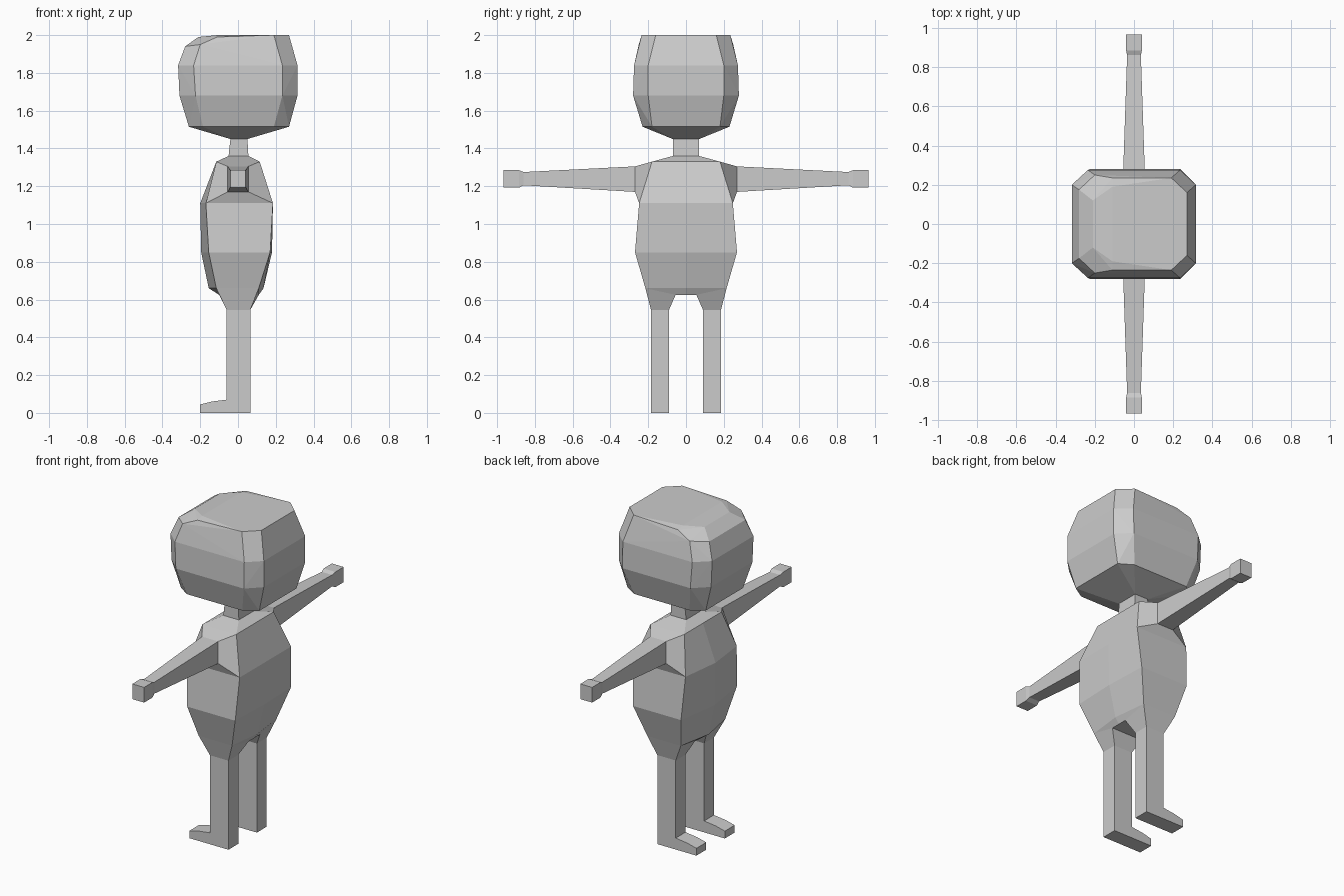
import bpy
import bmesh

if "Cube" in bpy.data.objects:
    bpy.data.objects.remove(bpy.data.objects["Cube"], do_unlink=True)

grey = bpy.data.materials.new("plain_grey")
grey.use_nodes = True
grey.diffuse_color = (0.6, 0.6, 0.6, 1)
grey.node_tree.nodes["Principled BSDF"].inputs["Base Color"].default_value = (0.6, 0.6, 0.6, 1)


def finish(name, bm, mirrored=True):
    """Turn a bmesh into a flat-shaded object, mirrored across y = 0 if wanted."""
    bmesh.ops.recalc_face_normals(bm, faces=bm.faces[:])
    mesh = bpy.data.meshes.new(name)
    bm.to_mesh(mesh)
    bm.free()
    mesh.materials.append(grey)
    obj = bpy.data.objects.new(name, mesh)
    bpy.context.collection.objects.link(obj)
    if mirrored:
        mod = obj.modifiers.new("Mirror", "MIRROR")
        mod.use_axis = (False, True, False)
        mod.merge_threshold = 0.001
    return obj


def bridge(bm, ring_a, ring_b):
    for i in range(len(ring_a)):
        j = (i + 1) % len(ring_a)
        bm.faces.new((ring_a[i], ring_a[j], ring_b[j], ring_b[i]))


# Head: faceted block with cut corners and a bevelled upper face edge
head = bmesh.new()
# z, front x, back x, front inner x, back inner x, half width, inner half width
levels = [
    (1.515, -0.26, 0.27, -0.185, 0.19, 0.23, 0.18),
    (1.68, -0.31, 0.315, -0.225, 0.235, 0.28, 0.20),
    (1.84, -0.317, 0.315, -0.235, 0.235, 0.275, 0.20),
]
points = []
for z, xf, xb, xfi, xbi, w, wi in levels:
    points += [(xf, wi, z), (xfi, w, z), (xbi, w, z), (xb, wi, z)]
points += [(0.27, 0.16, 2.0), (0.19, 0.235, 2.0)]                      # crown, back
points += [(-0.28, 0.175, 1.94), (-0.20, 0.25, 1.95), (-0.21, 0.12, 1.99),
           (-0.11, 0.235, 1.99), (-0.11, 0.19, 2.0)]                   # crown, front
points += [(-0.04, 0.07, 1.45), (0.05, 0.07, 1.45)]                    # underside
for x, y, z in points:
    for side in (-1, 1):
        head.verts.new((x, side * y, z))
hull = bmesh.ops.convex_hull(head, input=head.verts[:])
bmesh.ops.delete(head, geom=[v for v in hull["geom_interior"]
                             if isinstance(v, bmesh.types.BMVert)], context="VERTS")
finish("head", head, mirrored=False)

# Torso half: rows from neck to hips, columns from front centre to back centre
torso = bmesh.new()
rows = []
# z, front centre x, front corner x, back corner x, back centre x, half width
for z, f, a, b, k, w in [
    (1.45, -0.04, -0.04, 0.05, 0.05, 0.07),
    (1.36, -0.05, -0.05, 0.055, 0.055, 0.07),
    (1.33, -0.115, -0.115, 0.115, 0.115, 0.18),
    (1.11, -0.20, -0.17, 0.185, 0.185, 0.248),
    (0.85, -0.195, -0.155, 0.17, 0.18, 0.27),
    (0.66, -0.155, -0.115, 0.11, 0.135, 0.215),
]:
    rows.append([torso.verts.new(p) for p in
                 ((f, 0, z), (a, w, z), (b, w, z), (k, 0, z))])
for r in range(len(rows) - 1):
    for c in range(3):
        if (r, c) != (2, 1):        # this gap becomes the shoulder
            torso.faces.new((rows[r][c], rows[r][c + 1],
                             rows[r + 1][c + 1], rows[r + 1][c]))

# Shoulder facets around the arm opening
socket = [torso.verts.new(p) for p in ((-0.055, 0.27, 1.305), (0.055, 0.27, 1.305),
                                       (0.055, 0.27, 1.17), (-0.055, 0.27, 1.17))]
bridge(torso, [rows[2][1], rows[2][2], rows[3][2], rows[3][1]], socket)

# Hips: crotch strip and facets down to the leg opening
crotch_f0, crotch_f, crotch_b, crotch_b0 = [torso.verts.new(p) for p in (
    (-0.10, 0, 0.625), (-0.10, 0.055, 0.625), (0.11, 0.055, 0.625), (0.11, 0, 0.625))]
leg_top = [torso.verts.new(p) for p in (
    (-0.06, 0.185, 0.545), (0.065, 0.185, 0.545), (0.065, 0.09, 0.545), (-0.06, 0.09, 0.545))]
hip_f0, hip_f, hip_b, hip_b0 = rows[-1]
bridge(torso, [hip_f, hip_b, crotch_b, crotch_f], leg_top)
torso.faces.new((hip_f0, hip_f, crotch_f, crotch_f0))
torso.faces.new((hip_b, hip_b0, crotch_b0, crotch_b))
torso.faces.new((crotch_f0, crotch_f, crotch_b, crotch_b0))
finish("torso", torso)

# Arms: tapered box with a wrist and a blocky hand
arms = bmesh.new()
previous = None
for y, half, low, high in [(0.27, 0.055, 1.17, 1.305), (0.86, 0.035, 1.205, 1.275),
                           (0.885, 0.04, 1.192, 1.285), (0.965, 0.04, 1.192, 1.285)]:
    ring = [arms.verts.new(p) for p in ((-half, y, high), (half, y, high),
                                        (half, y, low), (-half, y, low))]
    if previous:
        bridge(arms, previous, ring)
    previous = ring
arms.faces.new(previous)
finish("arms", arms)

# Legs and feet: one side profile given thickness
legs = bmesh.new()
profile = [(-0.06, 0.545), (0.065, 0.545), (0.065, 0), (-0.2, 0),
           (-0.2, 0.045), (-0.14, 0.06), (-0.06, 0.07)]
inner = [legs.verts.new((x, 0.09, z)) for x, z in profile]
outer = [legs.verts.new((x, 0.185, z)) for x, z in profile]
bridge(legs, inner, outer)
legs.faces.new(inner)
legs.faces.new(outer)
finish("legs", legs)
